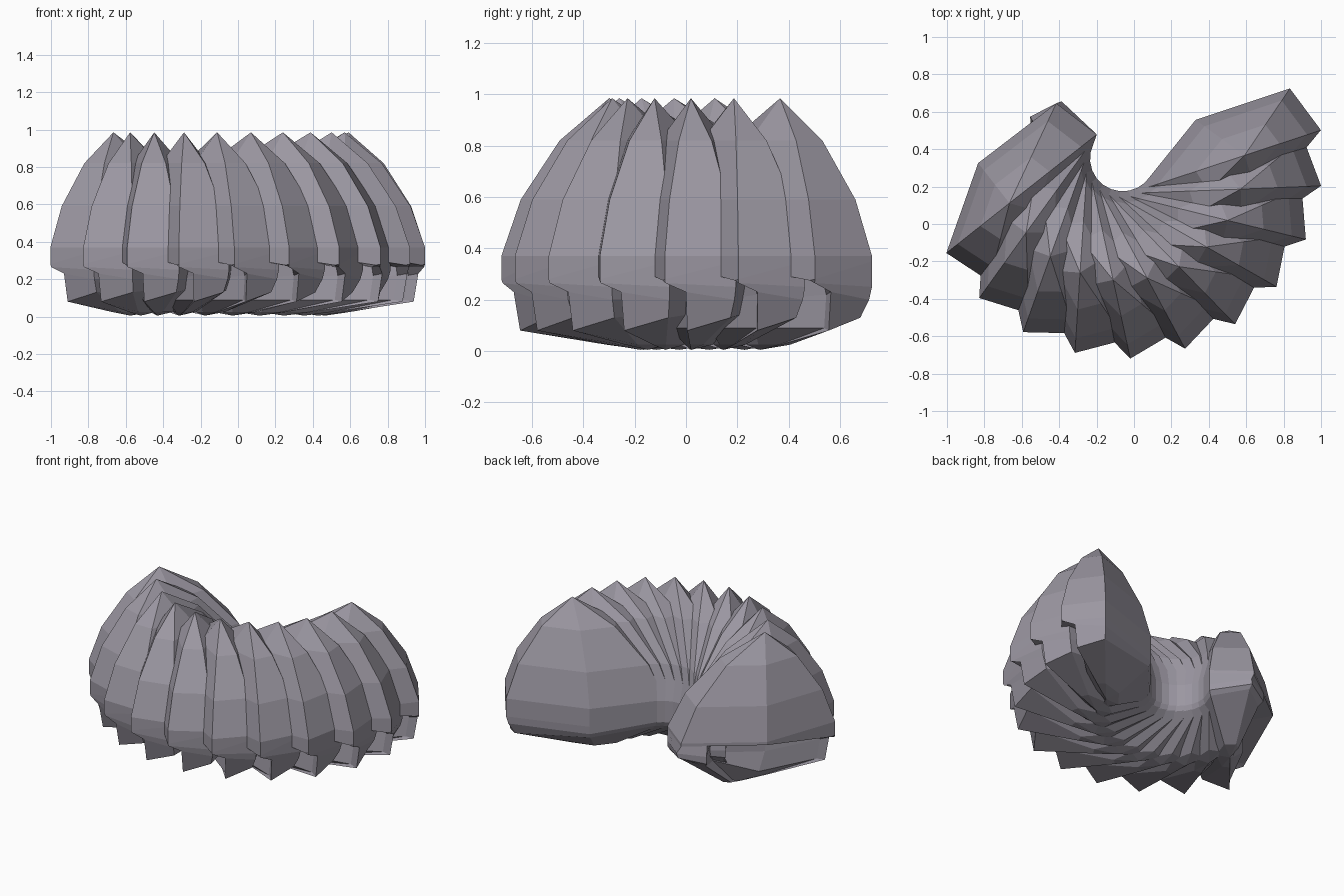
import bpy
import bmesh
import math
from mathutils import Vector

if "Cube" in bpy.data.objects:
    bpy.data.objects.remove(bpy.data.objects["Cube"])

# Ribs fan out around this hub
HUB = Vector((-0.06, 0.35, 0.0))
COUNT, FIRST, STEP = 11, 208.7, 16.0

# Six-sided rib outline (x outward from the hub, y along the fan) and its peak axis
TIP, LEAD, BEND, HEEL, TRAIL, SIDE = [Vector(p) for p in (
    (1.07, -0.01), (0.94, 0.235), (0.416, 0.145),
    (0.06, -0.18), (0.17, -0.43), (0.69, -0.35))]
# Extra points on the trailing edges bound the opening under the rim
OUTLINE = [TIP, LEAD, BEND, HEEL, TRAIL, TRAIL.lerp(SIDE, 0.30),
           TRAIL.lerp(SIDE, 0.33), SIDE, SIDE.lerp(TIP, 0.95)]
PEAK = Vector((0.646, -0.082))
BASE = Vector((0.51, -0.14))

# Dome rings: height and outline scale
DOME = [(0.82, 0.46), (0.59, 0.82), (0.37, 1.0)]
# Rim heights, one per outline point
RIM = [0.28, 0.35, 0.35, 0.35, 0.35, 0.35, 0.35, 0.35, 0.275]

# Foot rings below the rim, one point per outline point
FOOT = [
    [(1.065, -.01, .265), (.94, .235, .25), (.416, .145, .25), (.06, -.18, .27),
     (.14, -.425, .30), (.327, -.434, .29), (.35, -.28, .34), (.66, -.08, .34),
     (.97, .04, .265)],
    [(1.025, .06, .23), (.93, .225, .20), (.416, .145, .20), (.06, -.18, .23),
     (.15, -.425, .27), (.325, -.43, .24), (.35, -.28, .25), (.65, -.12, .20),
     (.97, .05, .22)],
    [(1.0, .055, .08), (.90, .195, .13), (.42, .13, .17), (.08, -.18, .20),
     (.17, -.40, .25), (.32, -.40, .21), (.35, -.29, .20), (.62, -.18, .09),
     (.95, .045, .09)],
]

shell = bpy.data.materials.new("mauve_grey")
shell.diffuse_color = (0.33, 0.31, 0.36, 1.0)
shell.use_nodes = True
shell.node_tree.nodes["Principled BSDF"].inputs["Base Color"].default_value = shell.diffuse_color


def rib_mesh():
    bm = bmesh.new()
    rings = []
    for z, s in DOME:
        pts = [PEAK + (p - PEAK) * s for p in OUTLINE]
        rings.append([bm.verts.new((q.x, q.y, z)) for q in pts])
    rings.append([bm.verts.new((p.x, p.y, z)) for p, z in zip(OUTLINE, RIM)])
    for pts in FOOT:
        rings.append([bm.verts.new(p) for p in pts])
    # Shallow keel under the foot
    keel = [BASE + (Vector(p[:2]) - BASE) * 0.3 for p in FOOT[-1]]
    rings.append([bm.verts.new((q.x, q.y, 0.025)) for q in keel])
    top = bm.verts.new((PEAK.x, PEAK.y, 0.985))
    bottom = bm.verts.new((BASE.x, BASE.y, 0.005))
    n = len(OUTLINE)
    for i in range(n):
        j = (i + 1) % n
        bm.faces.new((top, rings[0][i], rings[0][j]))
        bm.faces.new((bottom, rings[-1][j], rings[-1][i]))
        for a, b in zip(rings, rings[1:]):
            bm.faces.new((a[i], b[i], b[j], a[j]))
    bmesh.ops.recalc_face_normals(bm, faces=bm.faces)
    me = bpy.data.meshes.new("rib")
    bm.to_mesh(me)
    bm.free()
    me.materials.append(shell)
    return me


# Overlapping ribs, each turned one step further around the hub
mesh = rib_mesh()
for k in range(COUNT):
    rib = bpy.data.objects.new(f"rib_{k + 1}", mesh)
    rib.location = HUB
    rib.rotation_euler.z = math.radians(FIRST + STEP * k)
    bpy.context.collection.objects.link(rib)
